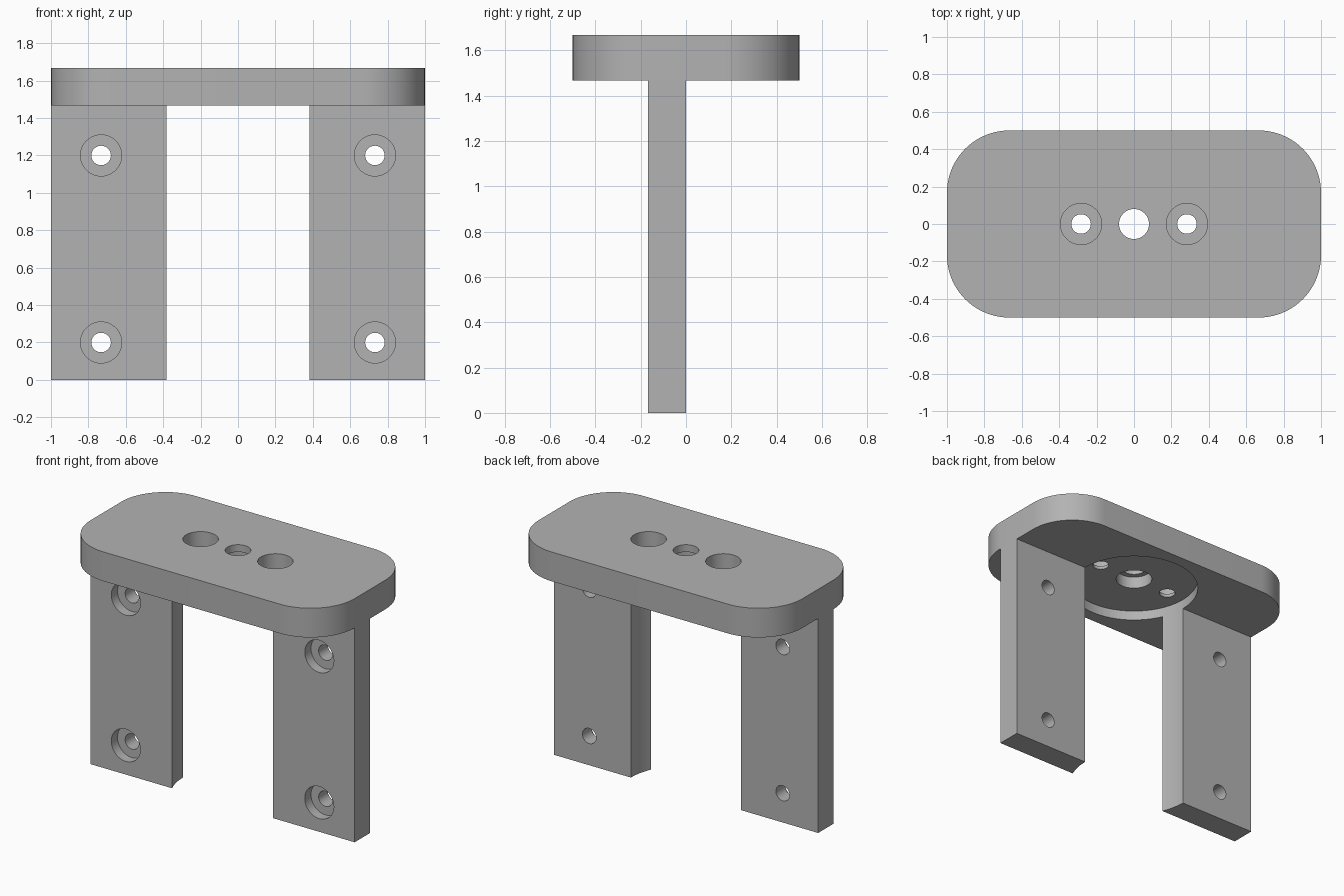
import bpy, bmesh, math
from mathutils import Matrix

if "Cube" in bpy.data.objects:
    bpy.data.objects.remove(bpy.data.objects["Cube"], do_unlink=True)

HEIGHT, PLATE_Z = 1.667, 1.467
LEG_T = 0.167
ROUND_R = 0.417       # shared radius of the recess and the inner leg faces
RECESS = 0.067

grey = bpy.data.materials.new("plain grey")
grey.use_nodes = True
grey.diffuse_color = (0.45, 0.45, 0.45, 1)
grey.node_tree.nodes["Principled BSDF"].inputs["Base Color"].default_value = (0.45, 0.45, 0.45, 1)


def new_object(name, bm):
    bmesh.ops.recalc_face_normals(bm, faces=bm.faces)
    mesh = bpy.data.meshes.new(name)
    bm.to_mesh(mesh)
    bm.free()
    mesh.materials.append(grey)
    obj = bpy.data.objects.new(name, mesh)
    bpy.context.collection.objects.link(obj)
    return obj


def prism(name, outline, z0, z1):
    """Extrude a flat outline upward from z0 to z1."""
    bm = bmesh.new()
    base = bm.faces.new([bm.verts.new((x, y, z0)) for x, y in outline])
    top = bmesh.ops.extrude_face_region(bm, geom=[base])["geom"]
    verts = [v for v in top if isinstance(v, bmesh.types.BMVert)]
    bmesh.ops.translate(bm, verts=verts, vec=(0, 0, z1 - z0))
    return new_object(name, bm)


def cylinder(x, along, radius, start, end, axis="Z", segments=48):
    """Hidden cutter: along is y for an upright hole, z for a front hole."""
    bm = bmesh.new()
    bmesh.ops.create_cone(bm, cap_ends=True, segments=segments,
                          radius1=radius, radius2=radius, depth=end - start)
    mid = (start + end) / 2
    if axis == "Z":
        place = Matrix.Translation((x, along, mid))
    else:
        place = Matrix.Translation((x, mid, along)) @ Matrix.Rotation(math.pi / 2, 4, "X")
    bm.transform(place)
    obj = new_object("hole_cutter", bm)
    obj.hide_render = True
    return obj


def cut(obj, cutters):
    """Subtract the cutters one by one, bake the result and drop the cutters."""
    for cutter in cutters:
        mod = obj.modifiers.new("hole", "BOOLEAN")
        mod.operation, mod.solver, mod.object = "DIFFERENCE", "EXACT", cutter
    graph = bpy.context.evaluated_depsgraph_get()
    baked = bpy.data.meshes.new_from_object(obj.evaluated_get(graph))
    obj.modifiers.clear()
    obj.data = baked
    for cutter in cutters:
        bpy.data.objects.remove(cutter, do_unlink=True)
    bpy.ops.object.select_all(action="DESELECT")
    obj.select_set(True)
    bpy.context.view_layer.objects.active = obj
    bpy.ops.object.shade_smooth_by_angle(angle=math.radians(30))


# Rounded top plate
corner, steps = 0.333, 20
outline = []
for i, (sx, sy) in enumerate([(1, 1), (-1, 1), (-1, -1), (1, -1)]):
    for k in range(steps + 1):
        a = math.pi / 2 * (i + k / steps)
        outline.append((sx * (1 - corner) + corner * math.cos(a),
                        sy * (0.5 - corner) + corner * math.sin(a)))
plate = prism("top_plate", outline, PLATE_Z, HEIGHT)

# Round recess underneath, stepped centre hole and two sunk screw holes
floor = PLATE_Z + RECESS
cutters = [cylinder(0, 0, ROUND_R, PLATE_Z - 0.2, floor, segments=96),
           cylinder(0, 0, 0.117, PLATE_Z - 0.1, HEIGHT - 0.05),
           cylinder(0, 0, 0.08, PLATE_Z - 0.1, HEIGHT + 0.1)]
for side in (-1, 1):
    x = side * 0.283
    cutters += [cylinder(x, 0, 0.052, PLATE_Z - 0.1, HEIGHT + 0.1),
                cylinder(x, 0, 0.11, HEIGHT - 0.11, HEIGHT + 0.1)]
cut(plate, cutters)

# Legs with hollowed inner faces and sunk screw holes from the front
for side, name in ((1, "left_leg"), (-1, "right_leg")):
    leg = prism(name, [(side * 0.3, -LEG_T), (side, -LEG_T), (side, 0), (side * 0.3, 0)],
                0, PLATE_Z)
    cutters = [cylinder(0, 0, ROUND_R, -0.2, PLATE_Z + 0.2, segments=96)]
    for z in (0.2, 1.2):
        x = side * 0.732
        cutters += [cylinder(x, z, 0.052, -0.4, 0.2, "Y"),
                    cylinder(x, z, 0.11, -0.4, -LEG_T + RECESS, "Y")]
    cut(leg, cutters)
